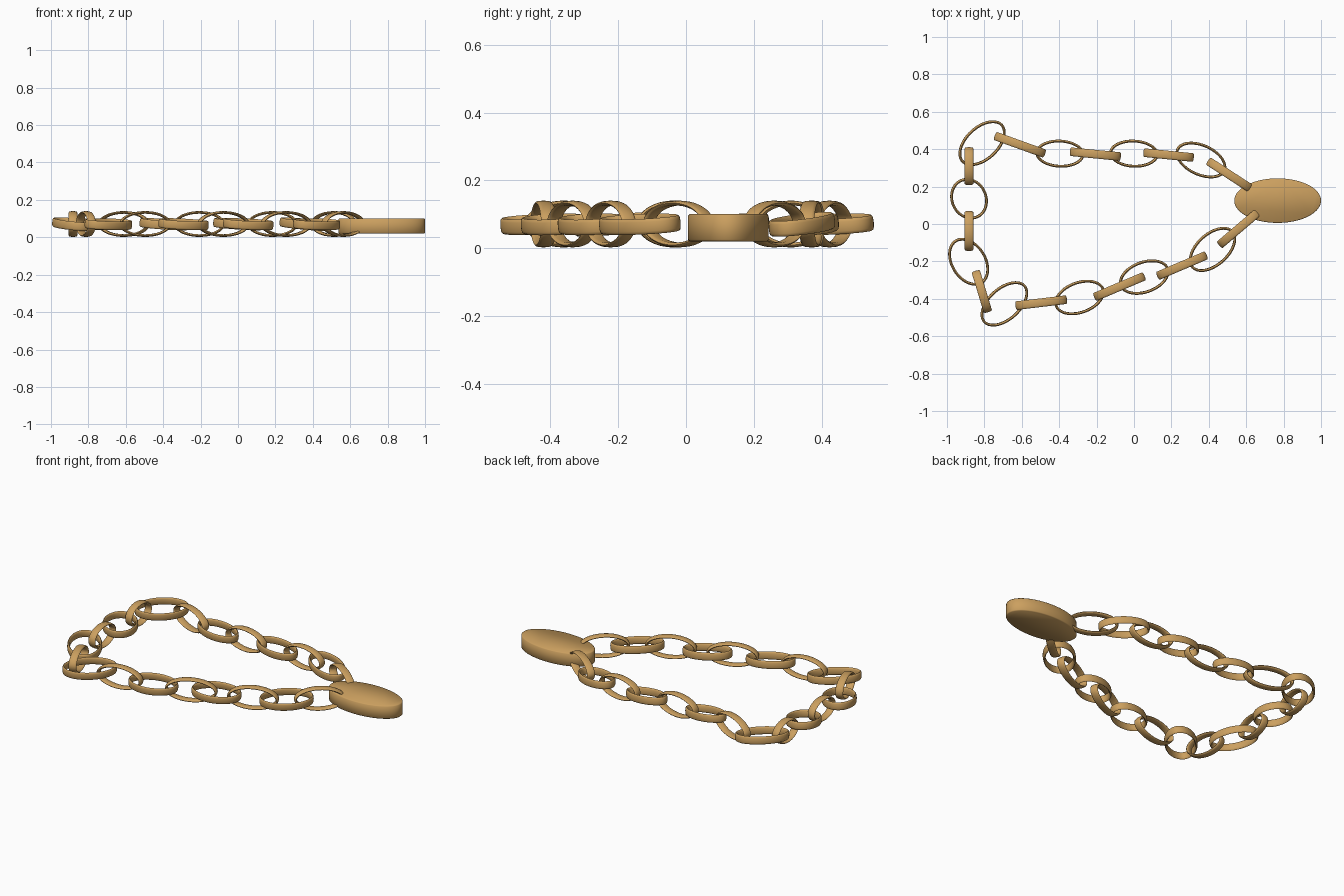
import bpy, bmesh
from math import sin, cos, tau, radians, atan2, hypot
from mathutils import Matrix, Vector

if "Cube" in bpy.data.objects:
    bpy.data.objects.remove(bpy.data.objects["Cube"])

brass = bpy.data.materials.new("brass")
brass.diffuse_color = (0.60, 0.35, 0.115, 1)
brass.use_nodes = True
brass.node_tree.nodes["Principled BSDF"].inputs["Base Color"].default_value = brass.diffuse_color


def finish(bm, name, angle=40):
    bmesh.ops.recalc_face_normals(bm, faces=bm.faces)
    me = bpy.data.meshes.new(name)
    bm.to_mesh(me)
    bm.free()
    me.materials.append(brass)
    ob = bpy.data.objects.new(name, me)
    bpy.context.collection.objects.link(ob)
    bpy.ops.object.select_all(action='DESELECT')
    ob.select_set(True)
    bpy.context.view_layer.objects.active = ob
    bpy.ops.object.shade_smooth_by_angle(angle=radians(angle))
    return ob


# Band cross-section: (inset from the outer oval, offset across the band)
SECTION = [(0, 0), (0.001, 0.014), (0.003, 0.020), (0.007, 0.023), (0.011, 0.020), (0.014, 0.014),
           (0.014, 0), (0.014, -0.014), (0.011, -0.020), (0.007, -0.023), (0.003, -0.020), (0.001, -0.014)]


def link(name, a, b, matrix, steps=64):
    """Oval band: long half-axis a on local x, short half-axis b on local y."""
    bm = bmesh.new()
    rings = []
    for i in range(steps):
        t = tau * i / steps
        p = Vector((a * cos(t), b * sin(t), 0))
        n = Vector((b * cos(t), a * sin(t), 0)).normalized()
        rings.append([bm.verts.new(p - n * d + Vector((0, 0, w))) for d, w in SECTION])
    k = len(SECTION)
    for i in range(steps):
        r, s = rings[i], rings[(i + 1) % steps]
        for j in range(k):
            bm.faces.new((r[j], s[j], s[(j + 1) % k], r[(j + 1) % k]))
    ob = finish(bm, name, 60)
    ob.matrix_world = matrix


# Lying links: x, y, long half-axis, short half-axis, heading in degrees
FLAT = [(-0.812, 0.432, 0.15, 0.092, 43), (-0.396, 0.376, 0.131, 0.075, -3),
        (-0.001, 0.376, 0.132, 0.075, -3), (0.358, 0.342, 0.145, 0.085, -25),
        (0.42, -0.136, 0.15, 0.09, 42), (0.055, -0.284, 0.140, 0.087, 20),
        (-0.291, -0.393, 0.140, 0.087, 20), (-0.693, -0.427, 0.151, 0.09, 42),
        (-0.884, -0.202, 0.139, 0.096, 122), (-0.882, 0.135, 0.114, 0.098, 115)]
# The lying links all lean slightly up towards -x and +y
lean = Vector((0, 0, 1)).rotation_difference(Vector((0.07, -0.08, 1))).to_matrix().to_4x4()
for i, (x, y, a, b, h) in enumerate(FLAT):
    link(f"flat_link_{i + 1}", a, b,
         Matrix.Translation((x, y, 0.07)) @ lean @ Matrix.Rotation(radians(h), 4, 'Z'))

# Standing links: the two ends in plan, x1, y1, x2, y2
UPRIGHT = [(-0.745, 0.472, -0.475, 0.375), (-0.343, 0.387, -0.07, 0.36), (0.05, 0.382, 0.32, 0.355),
           (0.395, 0.338, 0.632, 0.184), (0.67, 0.069, 0.455, -0.114), (0.389, -0.166, 0.124, -0.279),
           (0.057, -0.278, -0.213, -0.392), (-0.358, -0.404, -0.634, -0.437),
           (-0.78, -0.472, -0.847, -0.25), (-0.882, -0.144, -0.882, 0.07),
           (-0.882, 0.208, -0.882, 0.411)]
for i, (x1, y1, x2, y2) in enumerate(UPRIGHT):
    link(f"upright_link_{i + 1}", hypot(x2 - x1, y2 - y1) / 2, 0.069,
         Matrix.Translation(((x1 + x2) / 2, (y1 + y2) / 2, 0.071))
         @ Matrix.Rotation(atan2(y2 - y1, x2 - x1), 4, 'Z') @ Matrix.Rotation(radians(90), 4, 'X'))

# Oval pendant plate with a softly shaded rim
bm = bmesh.new()
bmesh.ops.create_cone(bm, cap_ends=True, segments=96, radius1=1, radius2=1, depth=0.08)
bmesh.ops.scale(bm, vec=(0.232, 0.119, 1), verts=bm.verts)
rim = [e for e in bm.edges if abs(e.verts[0].co.z - e.verts[1].co.z) < 1e-4]
bmesh.ops.bevel(bm, geom=rim, offset=0.005, segments=1, affect='EDGES', profile=0.5)
finish(bm, "pendant_plate", 60).location = (0.768, 0.125, 0.06)
